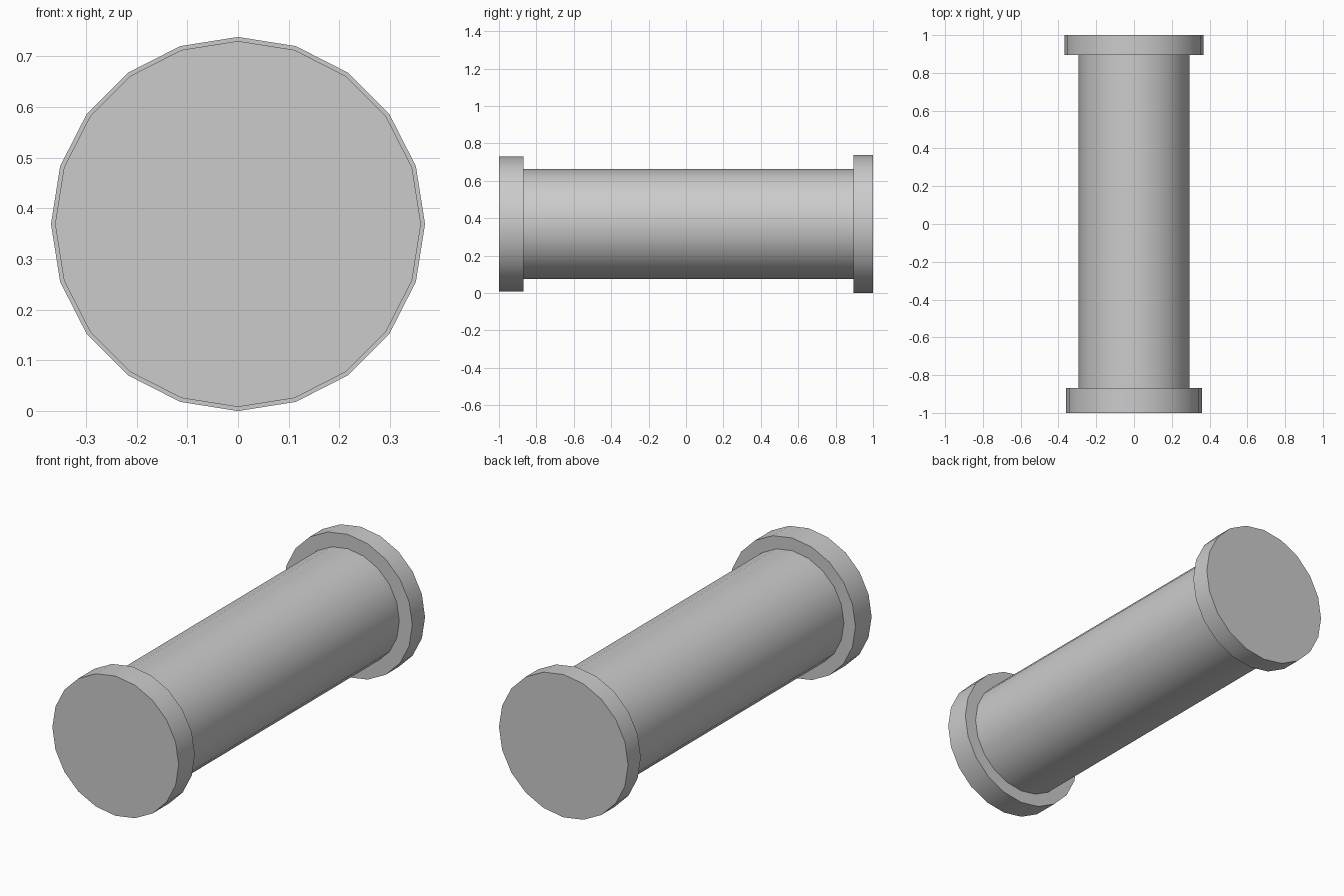
import bpy
import math

if "Cube" in bpy.data.objects:
    bpy.data.objects.remove(bpy.data.objects["Cube"])

SIDES = 20
AXIS_Z = 0.369


def drum(name, radius, y0, y1):
    """Low-poly cylinder lying along y, from y0 to y1."""
    bpy.ops.mesh.primitive_cylinder_add(
        vertices=SIDES, radius=radius, depth=y1 - y0,
        location=(0, (y0 + y1) / 2, AXIS_Z), rotation=(math.pi / 2, 0, 0))
    obj = bpy.context.object
    obj.name = name
    bpy.ops.object.transform_apply(location=False, rotation=True, scale=True)
    bpy.ops.object.shade_smooth_by_angle(angle=math.radians(30))
    return obj


# Long central shaft, seated slightly inside both end caps
drum("shaft", 0.295, -0.88, 0.905)

# Thicker, slightly narrower front cap
drum("front_cap", 0.361, -1.0, -0.868)

# Thinner, wider back cap
drum("back_cap", 0.369, 0.896, 1.0)
